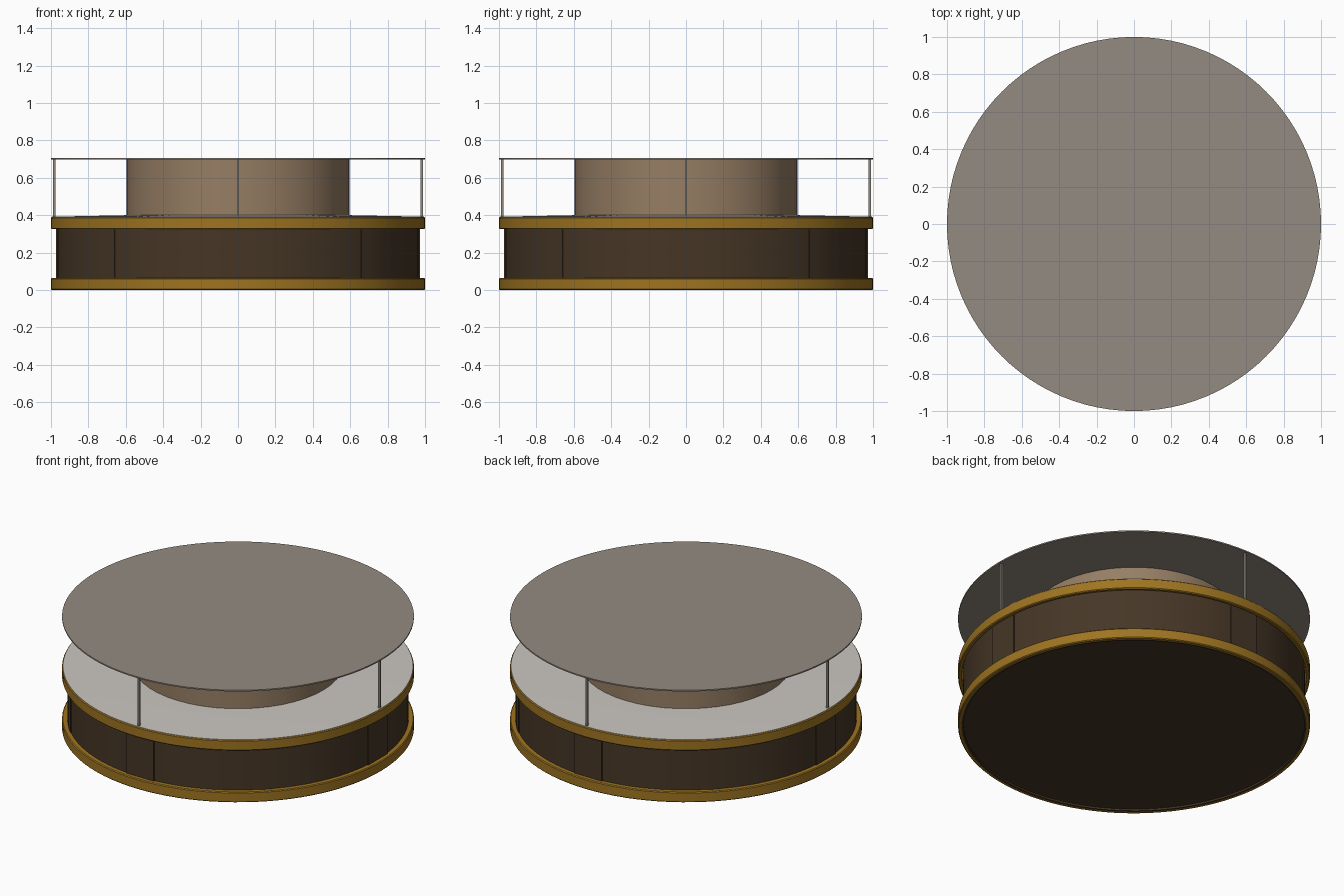
import bpy, math
from mathutils import Matrix

cube = bpy.data.objects.get("Cube")
if cube:
    bpy.data.objects.remove(cube, do_unlink=True)


def material(name, rgb):
    # Convert display values to linear
    colour = [((c / 255 + 0.055) / 1.055) ** 2.4 for c in rgb] + [1]
    m = bpy.data.materials.new(name)
    m.use_nodes = True
    m.diffuse_color = colour
    m.node_tree.nodes["Principled BSDF"].inputs["Base Color"].default_value = colour
    return m


gold = material("gold trim", (158, 116, 33))
brown = material("dark brown", (70, 54, 38))
tan = material("tan", (150, 126, 100))
white = material("warm white", (203, 199, 194))
grey = material("warm grey", (148, 139, 129))


def lathe(name, profile, mat, closed=False, segments=96):
    """Spin a (radius, height) profile around z; open ends on the axis get caps."""
    verts, faces, n = [], [], len(profile)
    for s in range(segments):
        a = math.tau * s / segments
        verts += [(r * math.cos(a), r * math.sin(a), z) for r, z in profile]
    for s in range(segments):
        t = (s + 1) % segments
        for i in range(n if closed else n - 1):
            j = (i + 1) % n
            faces.append((s * n + i, t * n + i, t * n + j, s * n + j))
    if not closed:
        faces.append([s * n for s in reversed(range(segments))])
        faces.append([s * n + n - 1 for s in range(segments)])
    mesh = bpy.data.meshes.new(name)
    mesh.from_pydata(verts, [], faces)
    mesh.materials.append(mat)
    ob = bpy.data.objects.new(name, mesh)
    bpy.context.collection.objects.link(ob)
    bpy.context.view_layer.objects.active = ob
    bpy.ops.object.select_all(action="DESELECT")
    ob.select_set(True)
    bpy.ops.object.shade_smooth_by_angle(angle=math.radians(30))
    return ob


def box(name, size, centre, angle, mat):
    bpy.ops.mesh.primitive_cube_add(size=1)
    ob = bpy.context.object
    ob.name = name
    ob.matrix_world = (Matrix.Rotation(angle, 4, "Z") @ Matrix.Translation(centre)
                       @ Matrix.Diagonal((*size, 1)))
    ob.data.materials.append(mat)


# Drum body with a slightly recessed underside
lathe("drum", [(0.97, 0.012), (0.97, 0.38)], brown)

# Gold rims around the bottom and top of the drum
for name, z in (("bottom_rim", 0.0), ("top_rim", 0.325)):
    lathe(name, [(0.98, z), (0.995, z), (1.0, z + 0.005), (1.0, z + 0.06),
                 (0.995, z + 0.065), (0.96, z + 0.065)], gold, closed=True)
lathe("base_lip", [(0.968, 0.001), (0.985, 0.001), (0.985, 0.014), (0.968, 0.014)],
      brown, closed=True)

# Flat wall panels: wide on the four sides, narrow on the diagonals
for i in range(8):
    width = 0.19 if i % 2 == 0 else 0.075
    box("wall_panel", (0.03, width, 0.27), (0.957, 0, 0.195), i * math.pi / 4, brown)

# White deck, rising slightly towards the middle
lathe("deck", [(0.995, 0.385), (0.995, 0.392), (0.6, 0.4)], white)

# Central core and the thin roof disc
lathe("core", [(0.595, 0.395), (0.595, 0.697)], tan, segments=48)
lathe("roof", [(1.0, 0.697), (1.0, 0.705)], grey)

# Four slim roof posts
for i in range(4):
    box("roof_post", (0.012, 0.012, 0.31), (0.982, 0, 0.545), i * math.pi / 2, grey)
